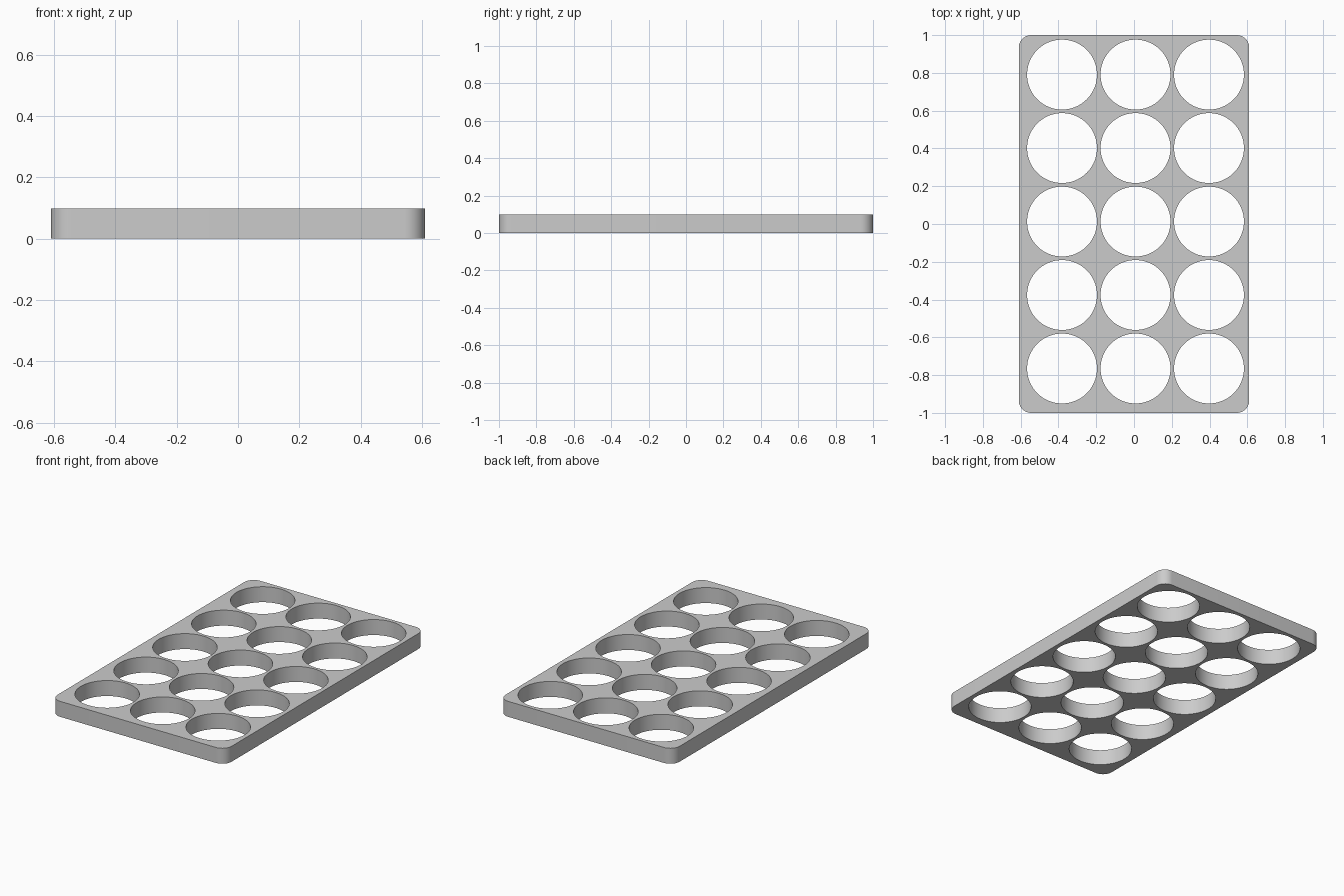
import bpy
import bmesh
import math
from mathutils import Matrix, Vector

if "Cube" in bpy.data.objects:
    bpy.data.objects.remove(bpy.data.objects["Cube"], do_unlink=True)

WIDTH, LENGTH, HEIGHT = 1.22, 2.0, 0.098
CORNER_RADIUS = 0.066
HOLE_RADIUS, PITCH = 0.185, 0.389
GRID_CENTRE = Vector((0.008, 0.013, HEIGHT / 2))


def make_object(name, bm):
    mesh = bpy.data.meshes.new(name)
    bm.to_mesh(mesh)
    bm.free()
    obj = bpy.data.objects.new(name, mesh)
    bpy.context.collection.objects.link(obj)
    return obj


# Plate with rounded upright corners
bm = bmesh.new()
bmesh.ops.create_cube(bm, size=1, matrix=Matrix.Translation((0, 0, HEIGHT / 2))
                      @ Matrix.Diagonal((WIDTH, LENGTH, HEIGHT, 1)))
upright = [e for e in bm.edges if abs(e.verts[0].co.z - e.verts[1].co.z) > HEIGHT / 2]
bmesh.ops.bevel(bm, geom=upright, offset=CORNER_RADIUS, segments=12,
                profile=0.5, affect='EDGES')
plate = make_object("tray_plate", bm)

# Grid of round hole cutters, three across and five along
bm = bmesh.new()
for column in range(-1, 2):
    for row in range(-2, 3):
        centre = GRID_CENTRE + Vector((column * PITCH, row * PITCH, 0))
        bmesh.ops.create_cone(bm, cap_ends=True, segments=96, radius1=HOLE_RADIUS,
                              radius2=HOLE_RADIUS, depth=HEIGHT * 2,
                              matrix=Matrix.Translation(centre))
cutter = make_object("hole_cutter", bm)
cutter.hide_render = True

# Cut the holes, then discard the cutter
cut = plate.modifiers.new("holes", 'BOOLEAN')
cut.operation = 'DIFFERENCE'
cut.solver = 'EXACT'
cut.object = cutter
bpy.ops.object.select_all(action='DESELECT')
plate.select_set(True)
bpy.context.view_layer.objects.active = plate
bpy.ops.object.modifier_apply(modifier=cut.name)
bpy.data.objects.remove(cutter, do_unlink=True)
bpy.ops.object.shade_smooth_by_angle(angle=math.radians(30))

# Single grey finish
grey = bpy.data.materials.new("light_grey")
grey.use_nodes = True
colour = (0.6, 0.6, 0.6, 1)
grey.diffuse_color = colour
grey.node_tree.nodes["Principled BSDF"].inputs["Base Color"].default_value = colour
plate.data.materials.clear()
plate.data.materials.append(grey)
